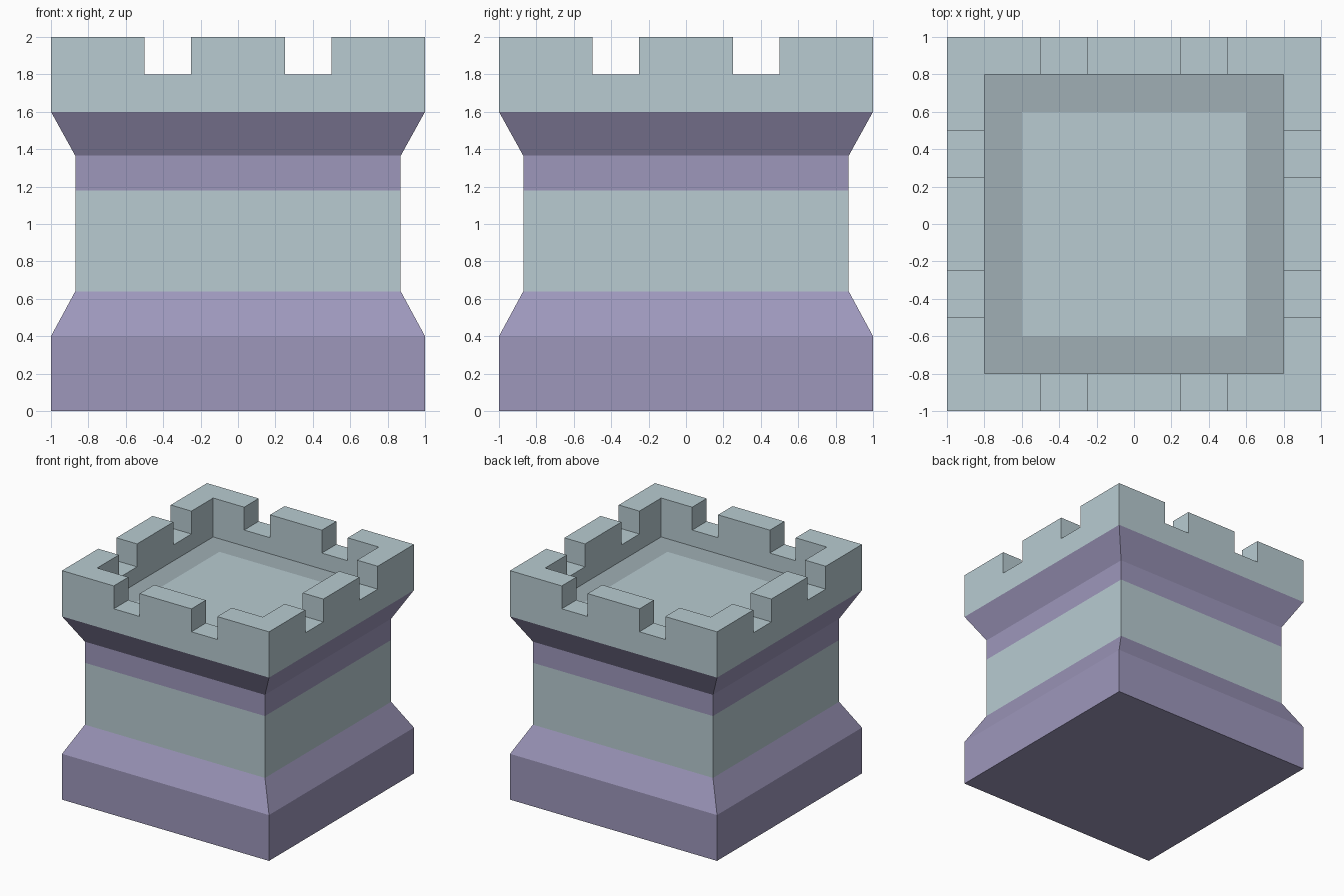
import bpy, bmesh

if "Cube" in bpy.data.objects:
    bpy.data.objects.remove(bpy.data.objects["Cube"])


def material(name, rgb):
    m = bpy.data.materials.new(name)
    m.diffuse_color = (*rgb, 1)
    m.use_nodes = True
    m.node_tree.nodes["Principled BSDF"].inputs["Base Color"].default_value = m.diffuse_color
    return m


def link(bm, name):
    mesh = bpy.data.meshes.new(name)
    bm.to_mesh(mesh)
    bm.free()
    ob = bpy.data.objects.new(name, mesh)
    bpy.context.collection.objects.link(ob)
    return ob


STONE, TRIM, SHADE = 0, 1, 2

# Square profile: half width, height, colour of the band leading to the next ring
profile = [(1, 0, TRIM), (1, 0.4, TRIM), (0.87, 0.64, STONE), (0.87, 1.18, TRIM),
           (0.87, 1.365, TRIM), (1, 1.6, STONE), (1, 2, STONE), (0.8, 2, STONE),
           (0.8, 1.66, SHADE), (0.6, 1.66, STONE)]

# Tower body: stacked square rings, closed below and by the sunken floor
bm = bmesh.new()
rings = [[bm.verts.new((sx * r, sy * r, z))
          for sx, sy in ((-1, -1), (1, -1), (1, 1), (-1, 1))] for r, z, _ in profile]
for a, b, (_, _, colour) in zip(rings, rings[1:], profile):
    for i in range(4):
        j = (i + 1) % 4
        bm.faces.new((a[i], a[j], b[j], b[i])).material_index = colour
bm.faces.new(rings[0][::-1]).material_index = TRIM
bm.faces.new(rings[-1]).material_index = STONE
bmesh.ops.recalc_face_normals(bm, faces=bm.faces)
tower = link(bm, "tower")
for m in (material("stone", (0.48, 0.60, 0.64)), material("trim", (0.34, 0.31, 0.50)),
          material("shaded_stone", (0.35, 0.43, 0.46))):
    tower.data.materials.append(m)

# Battlement gaps: bars crossing the whole top in both directions
for axis in (0, 1):
    for side in (-1, 1):
        bm = bmesh.new()
        bmesh.ops.create_cube(bm, size=1)
        size, centre = [3, 3, 0.4], [0, 0, 2.0]
        size[axis], centre[axis] = 0.25, side * 0.375
        for v in bm.verts:
            v.co = [c * s + o for c, s, o in zip(v.co, size, centre)]
        cutter = link(bm, "gap_cutter")
        cutter.data.materials.append(tower.data.materials[STONE])
        cutter.hide_render = True
        cutter.display_type = 'WIRE'
        mod = tower.modifiers.new("gap", 'BOOLEAN')
        mod.operation, mod.solver, mod.object = 'DIFFERENCE', 'EXACT', cutter
